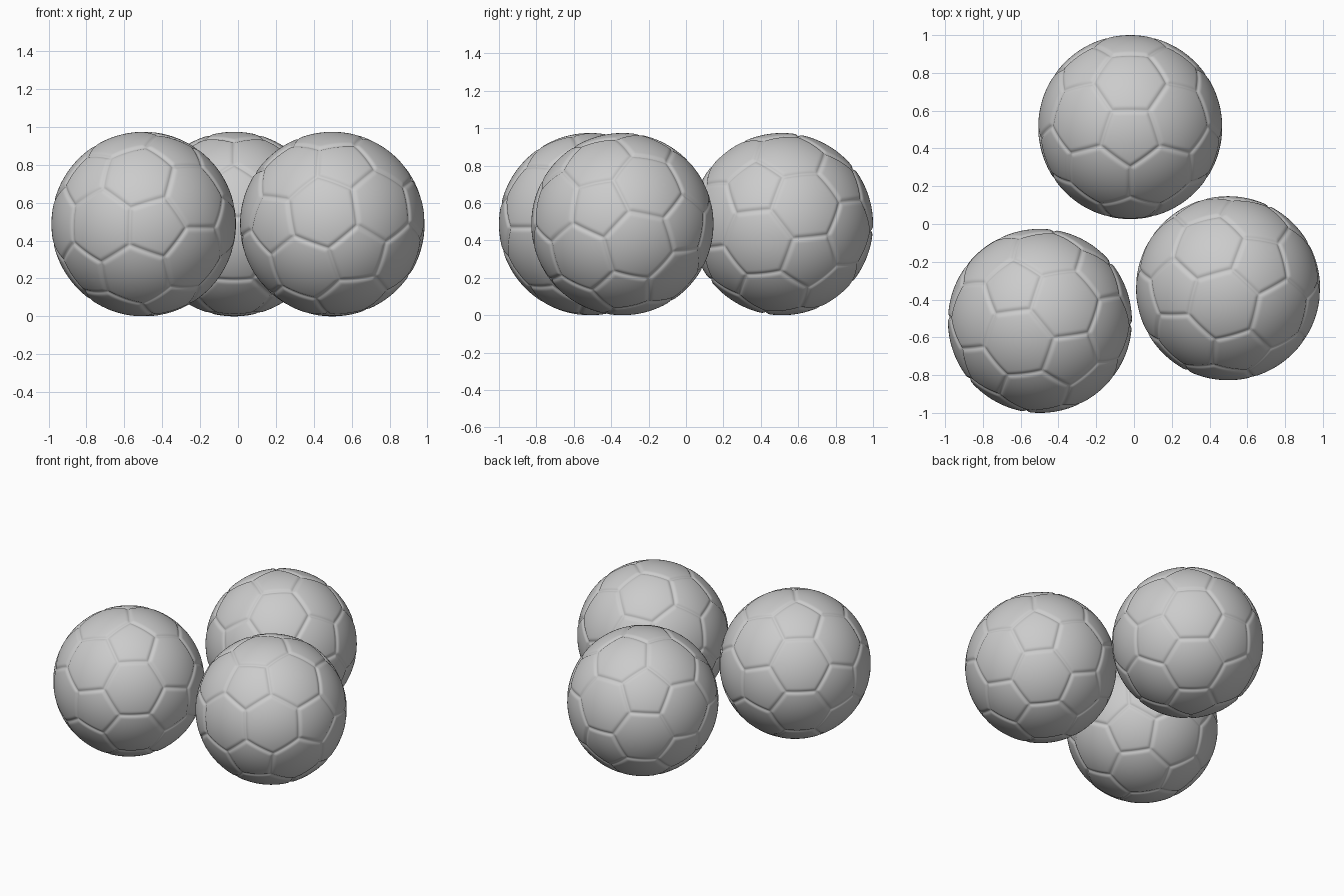
import bpy, bmesh
from mathutils import Vector, Matrix

if "Cube" in bpy.data.objects:
    bpy.data.objects.remove(bpy.data.objects["Cube"])

R = 0.487          # ball radius
SEAM_W = 0.048     # half width of a seam (on a unit sphere)
SEAM_D = 0.019     # depth of a seam (on a unit sphere)


def frame(a, b):
    """Orthonormal frame from two neighbouring pentagon centres."""
    x = (a + b).normalized()
    y = b - a
    y = (y - x * y.dot(x)).normalized()
    return Matrix((x, y, x.cross(y))).transposed()


# Shared ball mesh: icosahedron split so pentagon/hexagon borders follow mesh lines
bm = bmesh.new()
bmesh.ops.create_icosphere(bm, subdivisions=1, radius=1)
bm.faces.ensure_lookup_table()
first = bm.faces[0].verts
base = frame(first[0].co.normalized(), first[1].co.normalized())
panels = [v.co.normalized() / 0.9393 for v in bm.verts]                      # pentagons
panels += [f.calc_center_median().normalized() / 0.9149 for f in bm.faces]   # hexagons
bmesh.ops.subdivide_edges(bm, edges=bm.edges[:], cuts=59, use_grid_fill=True)

# Press the seams in between the two nearest panels
for v in bm.verts:
    d = v.co.normalized()
    (f1, i), (f2, j) = sorted(((d.dot(p), k) for k, p in enumerate(panels)), reverse=True)[:2]
    dist = (f1 - f2) / (panels[i] - panels[j]).length
    t = max(0.0, 1 - dist / SEAM_W)
    v.co = d * R * (1 - SEAM_D * t * t * (1.6 - 0.6 * t))
for f in bm.faces:
    f.smooth = True
mesh = bpy.data.meshes.new("ball")
bm.to_mesh(mesh)
bm.free()


def ball(name, loc, p1, p2):
    """Place a ball, turned so two neighbouring pentagons face p1 and p2."""
    ob = bpy.data.objects.new(name, mesh)
    bpy.context.collection.objects.link(ob)
    rot = frame(Vector(p1).normalized(), Vector(p2).normalized()) @ base.transposed()
    ob.matrix_world = Matrix.Translation(loc) @ rot.to_4x4()


ball("ball_left", (-0.498, -0.513, R), (-0.313, 0.38, 0.872), (0.355, -0.432, 0.83))
ball("ball_right", (0.498, -0.34, R), (0.29, -0.89, -0.355), (0.13, -0.725, 0.675))
ball("ball_back", (-0.02, 0.513, R), (0.0, -0.105, 0.994), (0.0, -0.936, 0.352))
